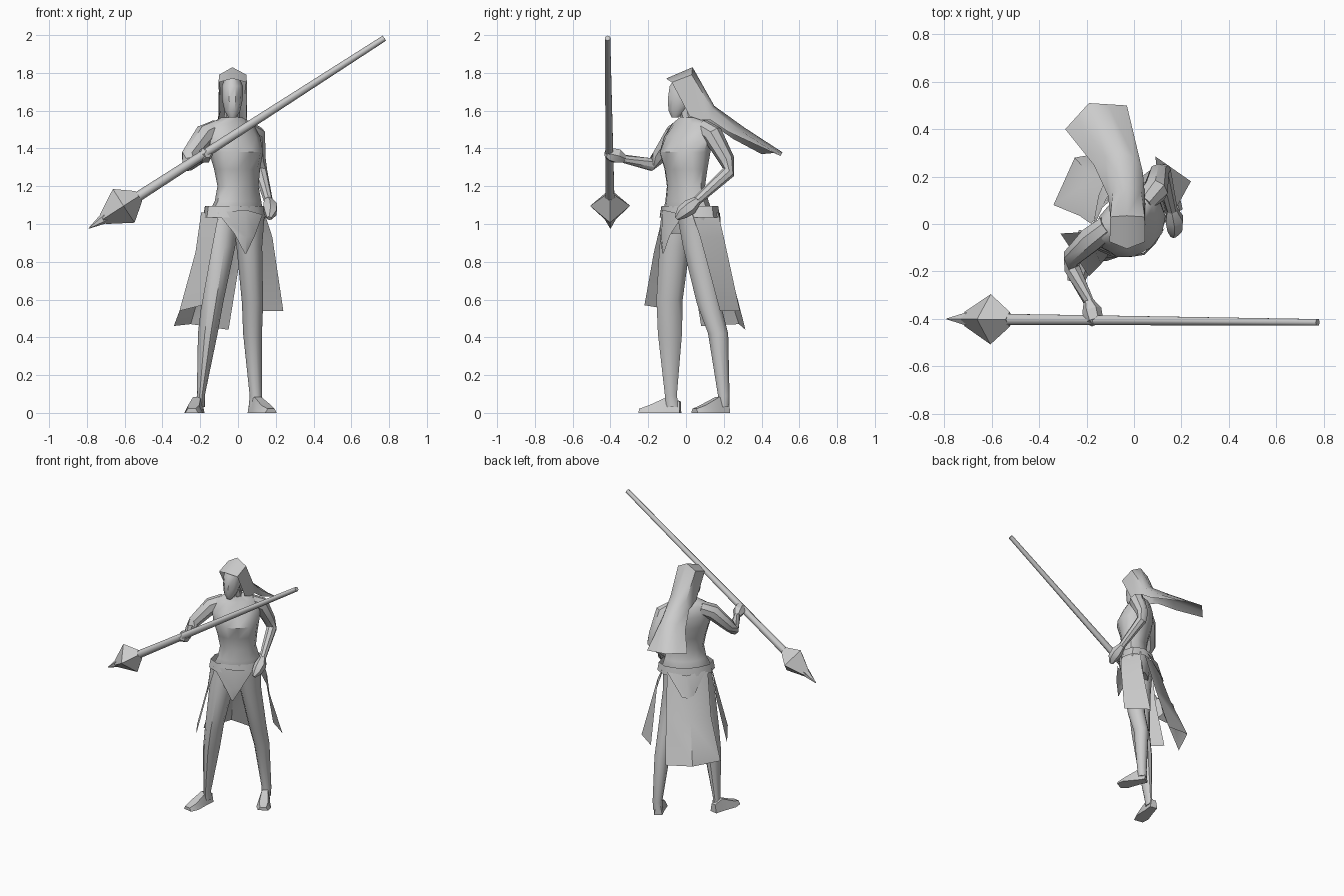
import bpy, math
from math import sin, cos, pi
from mathutils import Vector as V

TURN = math.radians(40)  # hips and chest are twisted toward the front right


def mesh(name, verts, faces, angle=40):
    me = bpy.data.meshes.new(name)
    me.from_pydata([tuple(v) for v in verts], [], faces)
    me.update()
    me.shade_smooth()
    me.set_sharp_from_angle(angle=math.radians(angle))
    ob = bpy.data.objects.new(name, me)
    bpy.context.collection.objects.link(ob)
    return ob


def skin(name, rings, caps=True, angle=40):
    """Join closed rings of equal length into one surface."""
    n = len(rings[0])
    faces = [(r * n + i, r * n + (i + 1) % n, (r + 1) * n + (i + 1) % n, (r + 1) * n + i)
             for r in range(len(rings) - 1) for i in range(n)]
    if caps:
        faces.append(tuple(reversed(range(n))))
        faces.append(tuple(range((len(rings) - 1) * n, len(rings) * n)))
    return mesh(name, [p for r in rings for p in r], faces, angle)


def loft(name, sections, n=10, turn=0.0, caps=True):
    """Level ellipses given as x, y, z, half width, half depth."""
    rings = []
    for x, y, z, a, b in sections:
        ring = []
        for i in range(n):
            t = 2 * pi * i / n
            u, v = a * cos(t), b * sin(t)
            ring.append((x + u * cos(turn) - v * sin(turn),
                         y + u * sin(turn) + v * cos(turn), z))
        rings.append(ring)
    return skin(name, rings, caps)


def tube(name, path, n=8, angle=40, ref=(0, 1, 0)):
    """Round sections across a path given as x, y, z, radius."""
    pts = [V(p[:3]) for p in path]
    rings = []
    for k, p in enumerate(pts):
        d = (pts[min(k + 1, len(pts) - 1)] - pts[max(k - 1, 0)]).normalized()
        u = d.cross(V(ref)).normalized()
        v = d.cross(u)
        rings.append([p + path[k][3] * (u * cos(2 * pi * i / n) + v * sin(2 * pi * i / n))
                      for i in range(n)])
    return skin(name, rings, True, angle)


def sheet(name, rows, angle=50):
    """Open cloth from rows of points."""
    m = len(rows[0])
    faces = [(r * m + i, r * m + i + 1, (r + 1) * m + i + 1, (r + 1) * m + i)
             for r in range(len(rows) - 1) for i in range(m - 1)]
    return mesh(name, [p for r in rows for p in r], faces, angle)


def foot(name, heel, toe):
    h, t = V((*heel, 0)), V((*toe, 0))
    side = V((0, 0, 1)).cross(t - h).normalized()
    rings = []
    for f, w, top in ((0, .028, .06), (.3, .034, .085), (.75, .05, .04), (1, .035, .022)):
        p = h.lerp(t, f)
        up = V((0, 0, top))
        rings.append([p - side * w, p + side * w, p + side * w * .6 + up, p - side * w * .6 + up])
    return skin(name, rings, True, 30)


# Torso, neck and head
loft("torso", [(-.01, .01, .95, .13, .085), (-.01, .01, 1.06, .165, .105),
               (0, .005, 1.12, .14, .095), (0, 0, 1.2, .122, .086),
               (-.005, .0, 1.29, .135, .1), (-.01, -.005, 1.38, .155, .125),
               (-.025, .015, 1.46, .165, .105), (-.035, .03, 1.53, .14, .07),
               (-.033, .02, 1.565, .06, .05)], 12, TURN)
loft("neck", [(-.032, .02, 1.54, .045, .045), (-.03, -.005, 1.64, .036, .04)], 8)
loft("head", [(-.03, -.058, 1.563, .02, .018), (-.03, -.045, 1.6, .042, .05),
              (-.03, -.025, 1.66, .055, .075), (-.03, -.015, 1.73, .056, .075),
              (-.03, 0, 1.785, .035, .05)], 10)

# Hood with a long blown tail
sheet("hood", [
    [(-.098, .02, 1.57), (-.103, -.075, 1.75), (-.03, -.105, 1.77), (.047, -.075, 1.75), (.042, .02, 1.57)],
    [(-.105, .08, 1.55), (-.1, .03, 1.79), (-.03, .035, 1.83), (.045, .03, 1.79), (.048, .08, 1.55)],
    [(-.11, .12, 1.54), (-.09, .13, 1.60), (-.03, .15, 1.625), (.03, .14, 1.61), (.045, .13, 1.55)],
    [(-.17, .25, 1.45), (-.12, .28, 1.49), (-.06, .31, 1.51), (0, .28, 1.50), (.037, .22, 1.49)],
    [(-.29, .40, 1.37), (-.24, .455, 1.375), (-.19, .51, 1.38), (-.11, .505, 1.37), (-.03, .50, 1.36)]])

# Legs and feet
loft("right_leg", [(-.08, -.03, 1.04, .085, .09), (-.095, -.06, .88, .08, .085),
                   (-.133, -.087, .6, .058, .073), (-.16, -.085, .42, .052, .067),
                   (-.197, -.08, .09, .021, .033), (-.2, -.07, .03, .024, .035)])
loft("left_leg", [(.055, .04, 1.04, .085, .09), (.06, .06, .88, .068, .08),
                  (.077, .12, .58, .056, .066), (.077, .17, .42, .05, .056),
                  (.095, .2, .09, .033, .032), (.09, .2, .03, .034, .03)])
foot("right_foot", (-.205, -.03), (-.245, -.245))
foot("left_foot", (.075, .22), (.175, .045))

# Arms and hands
tube("right_arm", [(-.11, -.01, 1.505, .05), (-.175, -.06, 1.475, .056), (-.26, -.14, 1.36, .042),
                   (-.262, -.185, 1.315, .036), (-.19, -.33, 1.345, .022)], ref=(.6, -.5, -.2))
tube("left_arm", [(.04, .09, 1.51, .045), (.09, .14, 1.475, .055), (.105, .215, 1.34, .042),
                  (.12, .225, 1.275, .036), (.16, .06, 1.125, .024)], ref=(1, 0, 0))
tube("right_hand", [(-.192, -.325, 1.345, .022), (-.178, -.365, 1.36, .042),
                    (-.168, -.405, 1.37, .038), (-.16, -.425, 1.37, .02)], 6, 30, (0, 0, 1))
tube("left_hand", [(.16, .06, 1.125, .024), (.17, .02, 1.09, .042),
                   (.172, -.02, 1.06, .036), (.165, -.05, 1.03, .014)], 6, 30, (1, 0, 0))

# Belt and skirt panels
loft("belt", [(-.015, .02, 1.035, .195, .13), (-.015, .02, 1.095, .185, .12)], 10, TURN, caps=False)
sheet("left_skirt_panel", [[(.14, .03, 1.06), (.08, .17, 1.06)],
                           [(.182, .075, .93), (.1, .2, .93)],
                           [(.24, .18, .54), (.09, .285, .54)]])
sheet("right_skirt_panel", [[(-.195, -.03, 1.06), (-.1, -.12, 1.06)],
                            [(-.225, -.035, .85), (-.14, -.17, .85)],
                            [(-.31, -.04, .54), (-.19, -.22, .57)]])
sheet("back_skirt_panel", [[(.04, .165, 1.05), (-.10, .12, 1.04), (-.18, .0, 1.05)],
                           [(0, .235, .75), (-.17, .19, .75), (-.23, .035, .75)],
                           [(-.05, .315, .44), (-.25, .28, .47), (-.34, .08, .46)]])
sheet("front_flap", [[(-.11, -.13, 1.06), (.04, -.125, 1.075), (.13, -.015, 1.05)],
                     [(-.02, -.14, .95), (.045, -.13, .93), (.09, -.085, .94)],
                     [(.035, -.125, .845), (.04, -.12, .845), (.045, -.118, .845)]])
sheet("back_flap", [[(.03, .18, 1.06), (-.10, .135, 1.05), (-.17, .01, 1.06)],
                    [(-.1, .19, .91), (-.13, .165, .9), (-.15, .12, .91)]])

# Long mace held across the body
def axis(x, r):
    f = (x + .79) / 1.57
    return (x, -.40 - .015 * f, .977 + 1.01 * f, r)


tube("mace_shaft", [axis(-.56, .027), axis(.775, .016)], 6, 61)
tube("mace_head", [axis(-.525, .032), axis(-.605, .106), axis(-.715, .03)], 4, 20)
tube("mace_spike", [axis(-.70, .032), axis(-.79, .002)], 6, 30)
